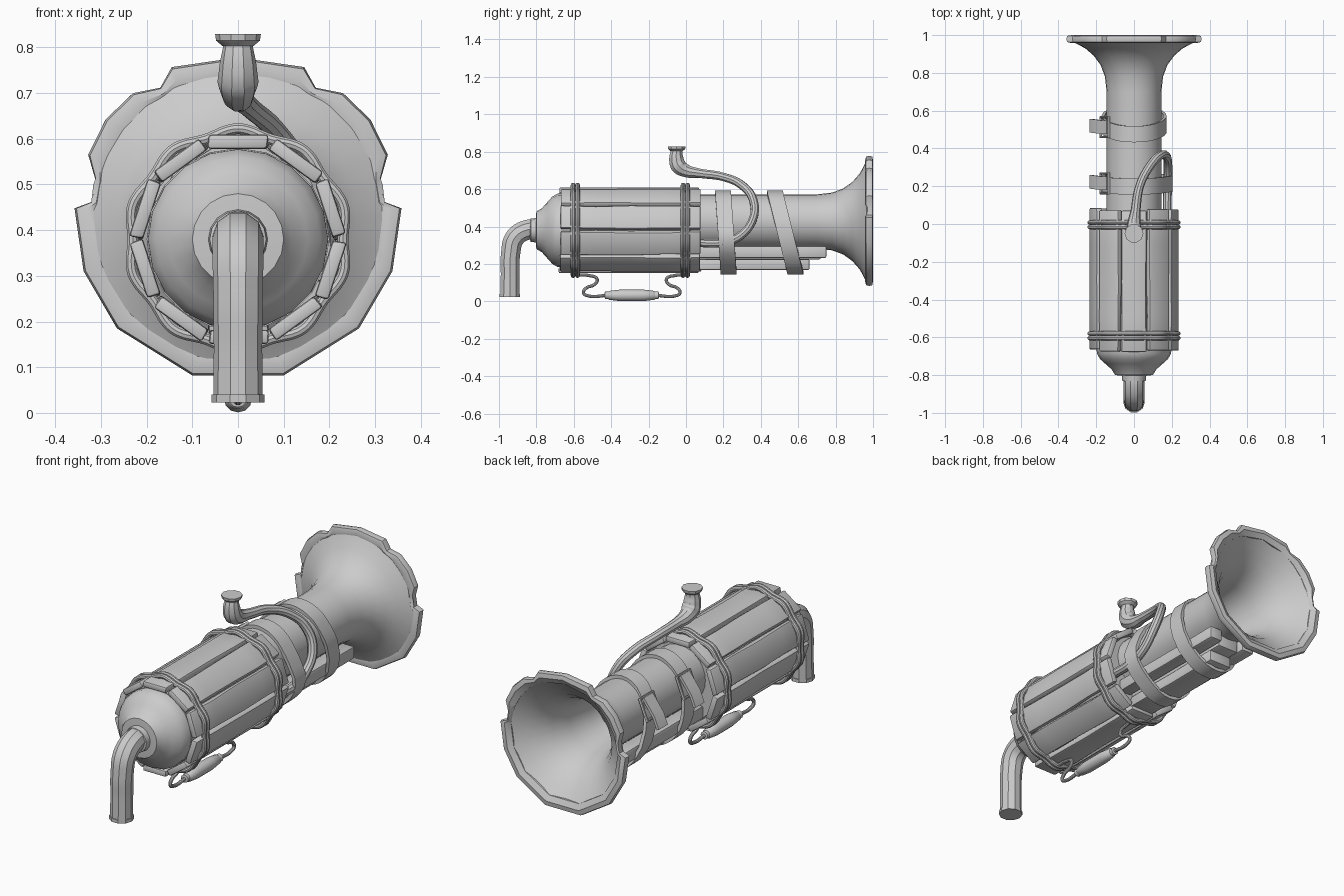
import bpy, bmesh, random
from math import sin, cos, pi, radians
from mathutils import Vector, Matrix

if "Cube" in bpy.data.objects:
    bpy.data.objects.remove(bpy.data.objects["Cube"])

random.seed(4)
ZB, ZN = 0.38, 0.427      # barrel axis and horn axis heights


def finish(name, bm, bevel=0):
    bmesh.ops.recalc_face_normals(bm, faces=bm.faces)
    me = bpy.data.meshes.new(name)
    bm.to_mesh(me)
    bm.free()
    ob = bpy.data.objects.new(name, me)
    bpy.context.collection.objects.link(ob)
    if bevel:
        m = ob.modifiers.new("bevel", 'BEVEL')
        m.width, m.segments = bevel, 2
    return ob


def skin(bm, rings, closed_u=False):
    """Bridge rings of points (each ring closed) with quads."""
    vs = [[bm.verts.new(p) for p in r] for r in rings]
    n = len(vs[0])
    for i in range(len(vs) if closed_u else len(vs) - 1):
        a, b = vs[i], vs[(i + 1) % len(vs)]
        for j in range(n):
            bm.faces.new((a[j], a[(j + 1) % n], b[(j + 1) % n], b[j]))
    return vs


def lathe(name, profile, zc, segs=24):
    """Revolve (y, radius) points around a lengthwise axis; ends are capped."""
    bm = bmesh.new()
    rings = [[(r * sin(2 * pi * k / segs), y, zc + r * cos(2 * pi * k / segs))
              for k in range(segs)] for y, r in profile]
    vs = skin(bm, rings)
    bm.faces.new(vs[0])
    bm.faces.new(vs[-1])
    return finish(name, bm)


def tube(name, pts, r, closed=False, smooth=True, radii=None):
    cu = bpy.data.curves.new(name, 'CURVE')
    cu.dimensions, cu.bevel_depth, cu.bevel_resolution = '3D', r, 3
    cu.use_fill_caps, cu.resolution_u = True, 6
    sp = cu.splines.new('BEZIER')
    sp.bezier_points.add(len(pts) - 1)
    for i, (bp, p) in enumerate(zip(sp.bezier_points, pts)):
        bp.co = p
        bp.handle_left_type = bp.handle_right_type = 'AUTO' if smooth else 'VECTOR'
        bp.radius = radii[i] / r if radii else 1
    sp.use_cyclic_u = closed
    ob = bpy.data.objects.new(name, cu)
    bpy.context.collection.objects.link(ob)
    return ob


def ribbon(name, pts, width, thick, closed):
    """Leather strip along pts, its width lying along y."""
    bm = bmesh.new()
    vs = [[bm.verts.new((x, y + s * width / 2, z)) for s in (-1, 1)] for x, y, z in pts]
    for i in range(len(vs) if closed else len(vs) - 1):
        a, b = vs[i], vs[(i + 1) % len(vs)]
        bm.faces.new((a[0], a[1], b[1], b[0]))
    ob = finish(name, bm)
    m = ob.modifiers.new("thickness", 'SOLIDIFY')
    m.thickness, m.offset = thick, 0
    return ob


def board(name, x0, x1, y0, y1, z0, z1, mat=Matrix(), jitter=0.0, bevel=0.007):
    bm = bmesh.new()
    bmesh.ops.create_cube(bm, size=1)
    bmesh.ops.subdivide_edges(bm, edges=[e for e in bm.edges
                              if abs((e.verts[0].co - e.verts[1].co).y) > .5], cuts=3)
    for v in bm.verts:
        c = v.co + Vector((.5, .5, .5))
        v.co = Vector((x0 + (x1 - x0) * c.x + random.uniform(-jitter, jitter),
                       y0 + (y1 - y0) * c.y, z0 + (z1 - z0) * c.z))
    bm.transform(mat)
    return finish(name, bm, bevel)


# barrel core, front dome
lathe("barrel_core", [(-.66, .2), (.05, .2)], ZB, 20)
lathe("front_dome", [(-.64, .198), (-.685, .197), (-.715, .18), (-.74, .152),
                     (-.77, .118), (-.8, .1), (-.803, .06)], ZB, 20)

# barrel staves
for i in range(10):
    m = Matrix.Translation((0, 0, ZB)) @ Matrix.Rotation(radians(36 * i), 4, 'Y')
    e = random.uniform(-.012, .008)
    board(f"stave_{i}", -.064, .064, -.67 + e, .078 + e, .198, .229, m, .004)

# paired hoops that dip between the staves
for i, y in enumerate((-.604, -.58, -.016, .008)):
    pts = []
    for k in range(60):
        t = 2 * pi * k / 60
        r = .236 + .006 * cos(10 * t)
        pts.append((r * sin(t), y, ZB + r * cos(t)))
    tube(f"hoop_{i}", pts, .0125, closed=True)

# bent mouth pipe with collar and end lip
tube("mouth_pipe", [(0, -.78, .383), (0, -.85, .382), (0, -.915, .34), (0, -.937, .26),
                    (0, -.94, .14), (0, -.942, .03)], .054,
     radii=[.055, .056, .056, .054, .053, .054])
tube("mouth_lip", [(0, -.942, .04), (0, -.942, .023)], .058)
lathe("pipe_collar", [(-.795, .066), (-.83, .062), (-.835, .05)], ZB, 16)

# horn: neck, flare and hollow inside
lathe("horn", [(.04, .02), (.04, .145), (.3, .145), (.7, .145), (.78, .154), (.84, .176),
               (.89, .212), (.93, .258), (.965, .325), (.988, .308), (.95, .262),
               (.9, .21), (.84, .17), (.75, .138), (.6, .12), (.55, .11), (.55, .01)], ZN, 28)

# scalloped horn rim
half = [(0, .778), (.145, .757), (.17, .712), (.23, .7), (.29, .642), (.328, .565),
        (.312, .51), (.32, .462), (.358, .448), (.338, .31), (.265, .185), (.1, .082)]
outline = half + [(-x, z) for x, z in reversed(half[1:])]
bm = bmesh.new()
rings = []
for x, z in outline:
    p = Vector((x, 0, z))
    c = Vector((0, 0, ZN))
    q = c + (p - c).normalized() * .302
    rings.append([q.lerp(p, f) + Vector((0, y, 0)) for f, y in
                  ((0, .965), (.5, .957), (.92, .963), (1, .98), (.92, .996), (.5, 1), (0, .985))])
skin(bm, rings, closed_u=True)
finish("horn_rim", bm)

# side pipe with filler cup
path = [(0, -.05, .81), (0, -.052, .765), (0, -.04, .725), (0, 0, .698), (.008, .07, .685),
        (.03, .2, .665), (.08, .3, .62), (.135, .36, .54), (.172, .358, .44),
        (.18, .29, .35), (.178, .2, .315), (.175, .06, .312)]
tube("side_pipe", path, .023, radii=[.031, .04, .045, .036, .026] + [.023] * 7)
tube("cup_flange", [(0, -.05, .803), (0, -.05, .815), (0, -.05, .829)], .05,
     radii=[.034, .048, .05])

# boards strapped beneath the neck
board("under_board", -.065, .065, .05, .66, .168, .225, jitter=.003)
for s in (-1, 1):
    board(f"side_board_{'right' if s > 0 else 'left'}", s * .1 - .035, s * .1 + .035,
          .05, .75, .232, .295, jitter=.002)
board("middle_board", -.06, .06, .05, .72, .225, .29)

# leather straps with buckles and loose tails
for n, (y0, lean, width, bulge) in enumerate(((.213, .015, .085, .036), (.53, .055, .085, 0))):
    pts = []
    for k in range(36):
        t = 2 * pi * k / 36
        g = bulge * max(0, cos(t + .25)) ** 6
        pts.append(((.163 + g) * cos(t) + random.uniform(-.002, .002),
                    y0 - lean * sin(t), .368 + .215 * sin(t)))
    ribbon(f"strap_{n}", pts, width, .017, True)
    t = radians(150)
    c = Vector((-.155, y0 - lean * sin(t) + .01, .475))
    along = Vector((.38, 0, .92))
    h = width * .62
    frame = [c + along * (.055 * a) + Vector((0, h * b, 0))
             for a, b in ((-1, -1), (1, -1), (1, 1), (-1, 1))]
    tube(f"buckle_{n}", frame, .008, closed=True, smooth=False)
    tube(f"buckle_pin_{n}", [c - along * .055, c + Vector((-.008, 0, 0)), c + along * .055], .006)
    ribbon(f"strap_tail_{n}", [c + Vector(d) for d in
           ((.015, 0, .05), (-.015, 0, .01), (-.05, .005, -.03), (-.075, .008, -.085))],
           width * .85, .014, False)

# carrying handle on a wire bail
YH = -.29
lathe("handle_grip", [(YH + y, r) for y, r in
      ((-.145, .013), (-.143, .02), (-.125, .02), (-.12, .024), (-.06, .031), (.06, .031),
       (.12, .024), (.125, .02), (.143, .02), (.145, .013))], .032, 12)
for s in (-1, 1):
    tube(f"handle_wire_{'back' if s > 0 else 'front'}",
         [(0, YH + s * d, z) for d, z in ((.3, .14), (.23, .138), (.185, .118), (.2, .09),
          (.245, .07), (.258, .045), (.235, .03), (.13, .032))], .009)

# turn tubes into meshes and shade everything
bpy.ops.object.select_all(action='SELECT')
bpy.context.view_layer.objects.active = bpy.data.objects["barrel_core"]
bpy.ops.object.convert(target='MESH')
bpy.ops.object.shade_smooth_by_angle(angle=radians(35))
